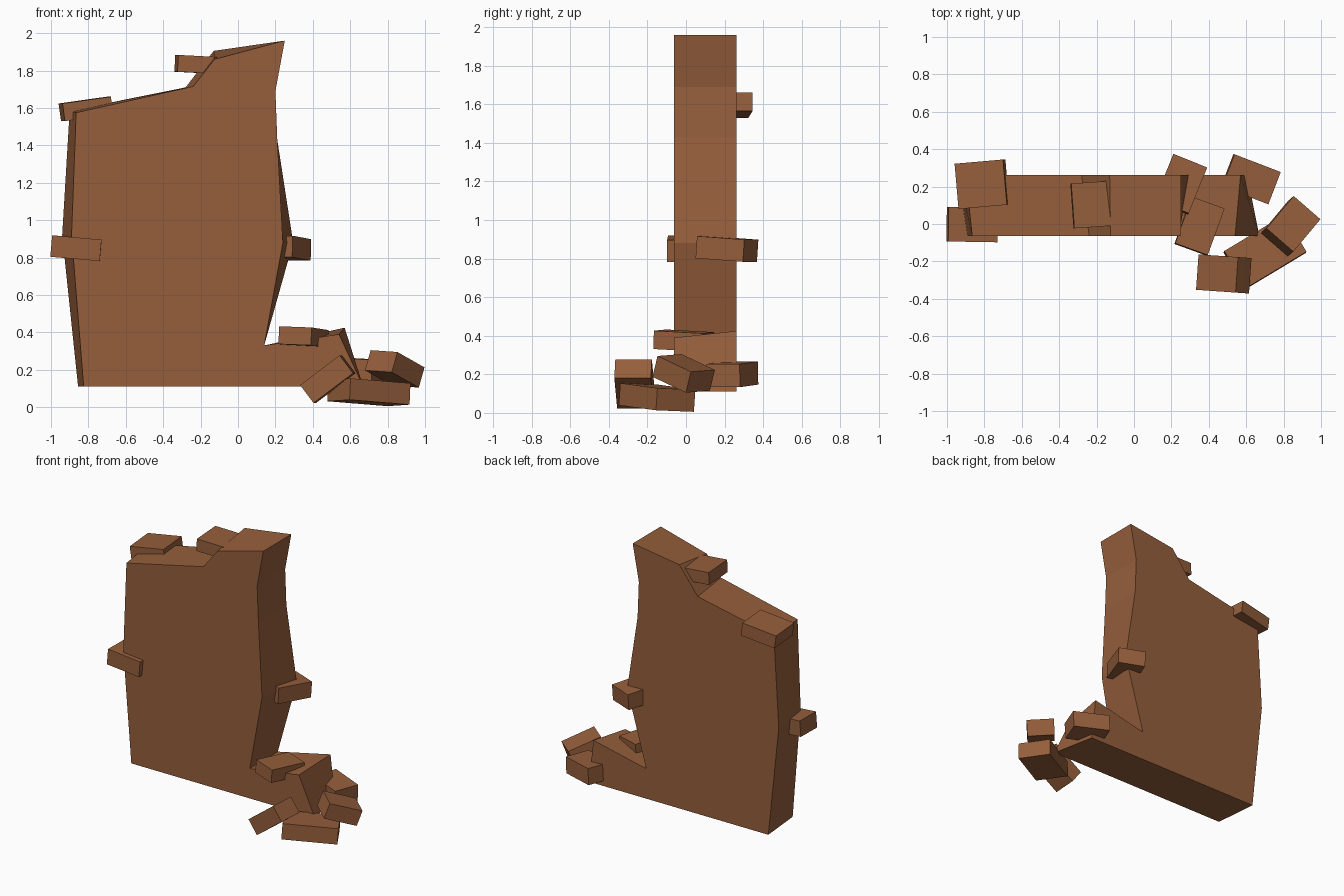
import bpy, bmesh
from math import radians

if "Cube" in bpy.data.objects:
    bpy.data.objects.remove(bpy.data.objects["Cube"])

clay = bpy.data.materials.new("brown_clay")
clay.diffuse_color = (0.305, 0.114, 0.045, 1)
clay.use_nodes = True
clay.node_tree.nodes["Principled BSDF"].inputs["Base Color"].default_value = clay.diffuse_color


def finish(name, bm):
    bmesh.ops.recalc_face_normals(bm, faces=bm.faces)
    mesh = bpy.data.meshes.new(name)
    bm.to_mesh(mesh)
    bm.free()
    mesh.materials.append(clay)
    ob = bpy.data.objects.new(name, mesh)
    bpy.context.collection.objects.link(ob)
    return ob


# Broken wall: matching front and back outlines (x, z), slightly different so the sides twist
front = [(-.825, .11), (.67, .11), (.54, .39), (.14, .33), (.24, .88), (.21, 1.43), (.20, 1.69),
         (.25, 1.96), (-.125, 1.86), (-.24, 1.715), (-.865, 1.575), (-.89, .92)]
back = [(-.855, .11), (.605, .11), (.57, .425), (.14, .33), (.295, .88), (.21, 1.43), (.20, 1.69),
        (.25, 1.96), (-.13, 1.905), (-.28, 1.71), (-.90, 1.585), (-.94, .92)]
bm = bmesh.new()
f = [bm.verts.new((x, -.063, z)) for x, z in front]
b = [bm.verts.new((x, .263, z)) for x, z in back]
bm.faces.new(f)
bm.faces.new(b[::-1])
for i in range(len(f)):
    j = (i + 1) % len(f)
    bm.faces.new((f[i], b[i], b[j], f[j]))
finish("broken_wall", bm)


# Loose bricks: name, centre, size, rotation in degrees
def brick(name, loc, size, rot):
    bm = bmesh.new()
    bmesh.ops.create_cube(bm, size=1)
    bmesh.ops.scale(bm, vec=size, verts=bm.verts)
    ob = finish(name, bm)
    ob.location = loc
    ob.rotation_euler = [radians(a) for a in rot]


brick("left_side_brick", (-.865, -.003, .85), (.265, .185, .115), (0, 5, -1))
brick("top_left_brick", (-.813, .213, 1.595), (.262, .243, .095), (0, -8, 5))
brick("top_middle_brick", (-.205, .105, 1.832), (.25, .24, .09), (0, 3, 4))
brick("right_side_brick", (.25, .2125, .85), (.195, .265, .115), (-4, 0, -22))
brick("ledge_brick", (.35, -.012, .375), (.185, .265, .095), (-3, 2, -20))
brick("fallen_back_brick", (.625, .24, .2), (.265, .185, .12), (0, 3, -21))
brick("fallen_front_brick", (.48, -.267, .15), (.265, .19, .12), (0, -37, -4))
brick("fallen_bottom_brick", (.70, -.15, .08), (.375, .23, .115), (-2, 4, 31))
brick("fallen_right_brick", (.838, -.012, .205), (.19, .24, .115), (-20, 3, -41))
